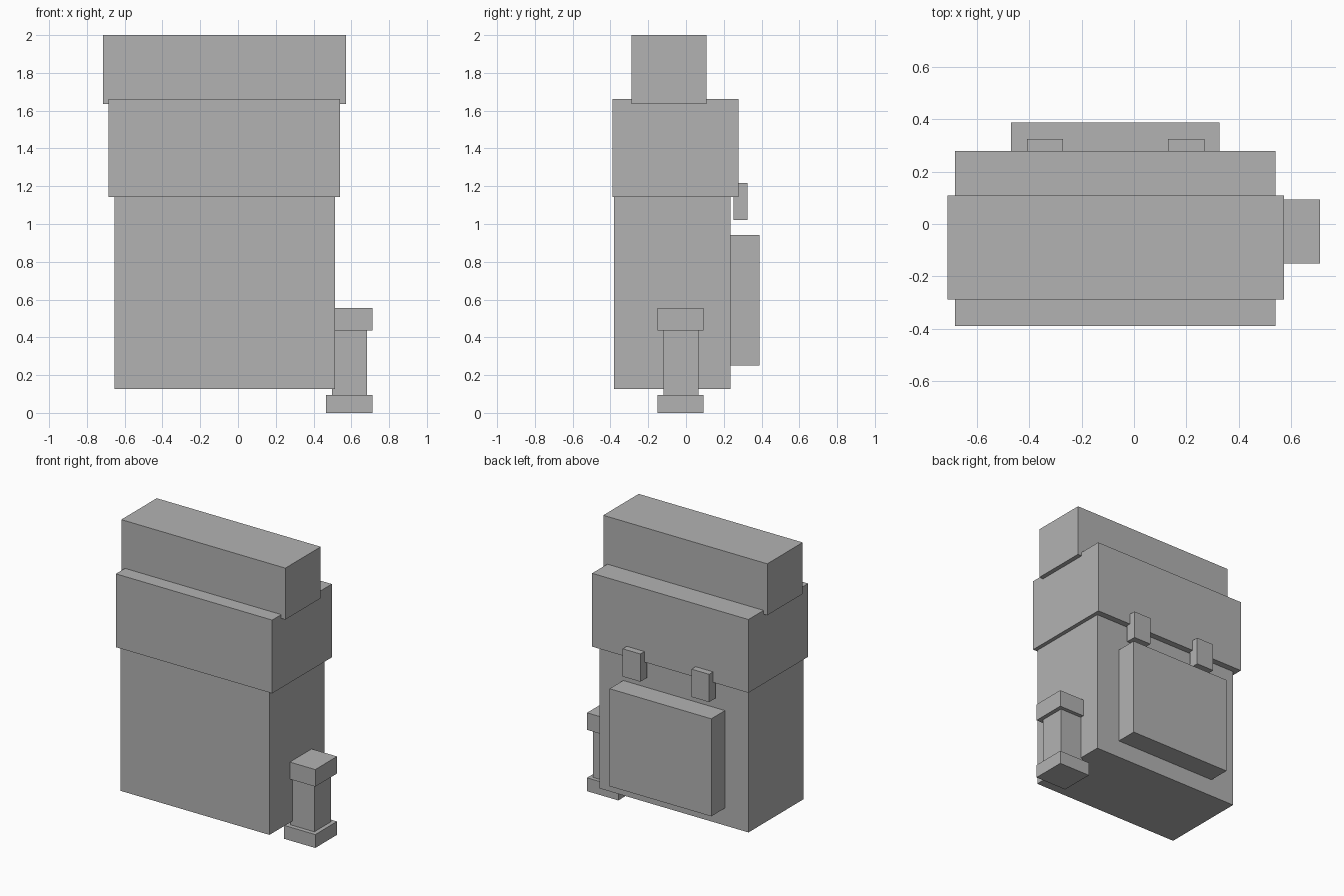
import bpy
from mathutils import Vector

default_cube = bpy.data.objects.get("Cube")
if default_cube:
    bpy.data.objects.remove(default_cube, do_unlink=True)

# Single flat colour
grey = bpy.data.materials.new("plain_grey")
grey.use_nodes = True
colour = (0.45, 0.45, 0.45, 1)
grey.diffuse_color = colour
grey.node_tree.nodes["Principled BSDF"].inputs["Base Color"].default_value = colour


def box(name, x, y, z):
    """Box spanning the given (low, high) range on each axis."""
    low, high = Vector((x[0], y[0], z[0])), Vector((x[1], y[1], z[1]))
    bpy.ops.mesh.primitive_cube_add(size=1)
    obj = bpy.context.object
    obj.name = obj.data.name = name
    size, centre = high - low, (low + high) / 2
    for v in obj.data.vertices:
        v.co = v.co * size + centre
    obj.data.materials.append(grey)
    return obj


# Main pack with its overhanging lid and the bedroll on top
box("pack_body", (-0.655, 0.513), (-0.38, 0.235), (0.127, 1.15))
box("lid_flap", (-0.685, 0.541), (-0.39, 0.279), (1.142, 1.662))
box("bedroll", (-0.714, 0.573), (-0.288, 0.109), (1.635, 2.0))

# Rear pocket and the pair of strap ends under the lid
box("rear_pocket", (-0.47, 0.328), (0.23, 0.388), (0.25, 0.942))
for side, centre in (("right", -0.34), ("left", 0.2)):
    box(side + "_strap", (centre - 0.069, centre + 0.069), (0.251, 0.325), (1.02, 1.217))

# Flask on the left side: base, neck and cap
wide_x, wide_y = (0.466, 0.712), (-0.151, 0.093)
box("flask_base", wide_x, wide_y, (0, 0.095))
box("flask_body", (0.497, 0.683), (-0.12, 0.066), (0.09, 0.44))
box("flask_cap", wide_x, wide_y, (0.435, 0.556))
